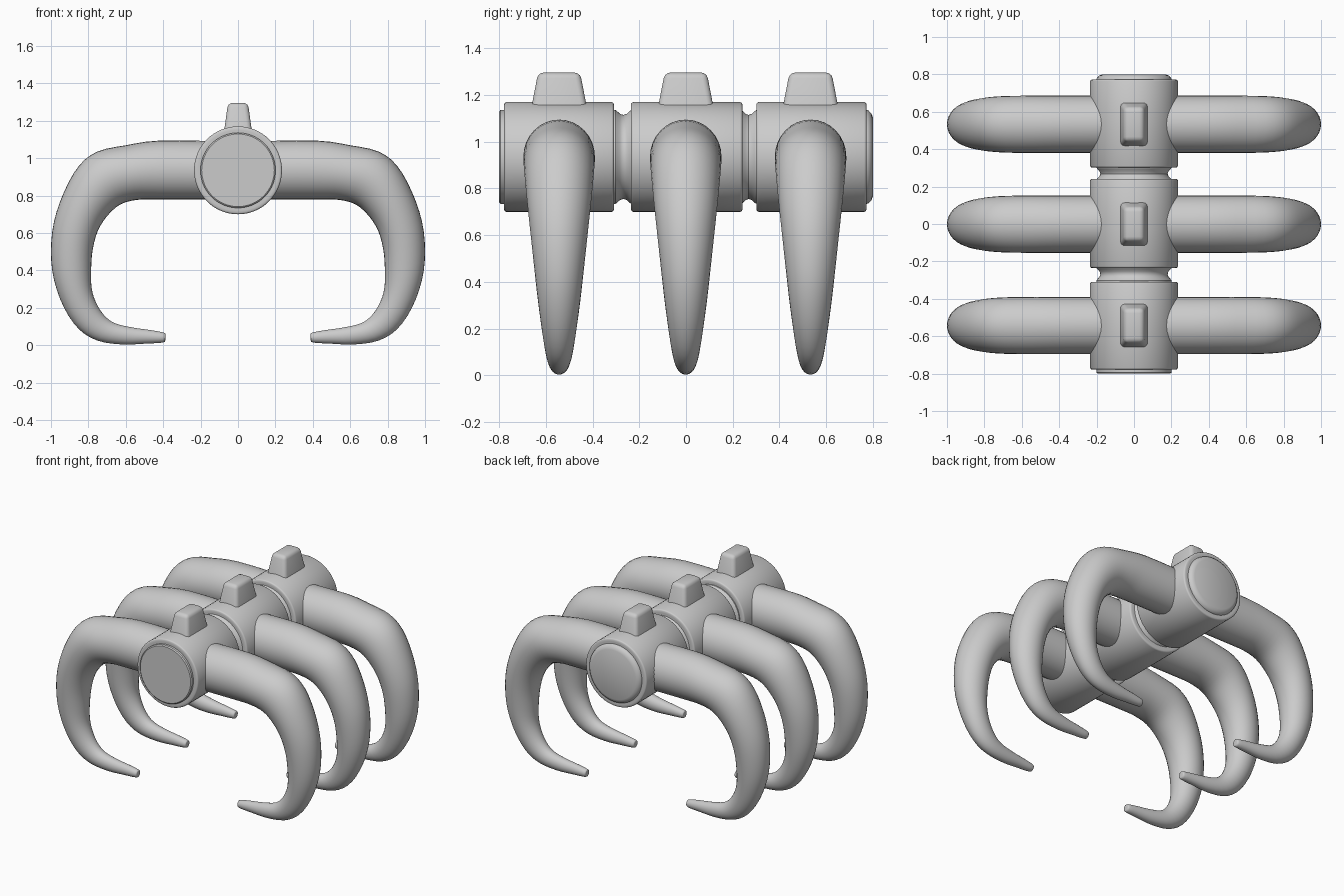
import bpy, bmesh, math
from mathutils import Vector

if "Cube" in bpy.data.objects:
    bpy.data.objects.remove(bpy.data.objects["Cube"])

AXIS_Z = 0.935
CENTRES = (-0.543, -0.001, 0.533)


def finish(bm, name, angle=35):
    bmesh.ops.recalc_face_normals(bm, faces=bm.faces[:])
    mesh = bpy.data.meshes.new(name)
    bm.to_mesh(mesh)
    bm.free()
    obj = bpy.data.objects.new(name, mesh)
    bpy.context.collection.objects.link(obj)
    bpy.ops.object.select_all(action='DESELECT')
    obj.select_set(True)
    bpy.context.view_layer.objects.active = obj
    bpy.ops.object.shade_smooth_by_angle(angle=math.radians(angle))
    return obj


def loft(name, rings, angle=35):
    """Skin a list of closed rings and cap both ends."""
    bm = bmesh.new()
    loops = [[bm.verts.new(p) for p in ring] for ring in rings]
    n = len(loops[0])
    for a, b in zip(loops, loops[1:]):
        for i in range(n):
            j = (i + 1) % n
            bm.faces.new((a[i], a[j], b[j], b[i]))
    bm.faces.new(loops[0])
    bm.faces.new(loops[-1])
    return finish(bm, name, angle)


def lathe(name, profile, n=64):
    """Turn (y, radius) points about the spine axis."""
    turn = [2 * math.pi * i / n for i in range(n)]
    return loft(name, [[(r * math.cos(t), y, AXIS_Z + r * math.sin(t)) for t in turn]
                       for y, r in profile])


def catmull(pts, steps):
    out = []
    for i in range(len(pts) - 1):
        p0, p1, p2, p3 = (pts[max(i - 1, 0)], pts[i], pts[i + 1], pts[min(i + 2, len(pts) - 1)])
        for s in range(steps):
            t = s / steps
            out.append(0.5 * (2 * p1 + (p2 - p0) * t + (2 * p0 - 5 * p1 + 4 * p2 - p3) * t * t
                              + (3 * p1 - p0 - 3 * p2 + p3) * t ** 3))
    return out + [pts[-1]]


# Inner spine with end caps and two concave necks
lathe("spine_core", [
    (-0.80, 0.194), (-0.794, 0.201), (-0.302, 0.201), (-0.295, 0.196), (-0.282, 0.184),
    (-0.268, 0.180), (-0.254, 0.184), (-0.241, 0.196), (-0.235, 0.201),
    (0.235, 0.201), (0.243, 0.196), (0.256, 0.184), (0.268, 0.180), (0.281, 0.184),
    (0.294, 0.196), (0.302, 0.201), (0.772, 0.201), (0.782, 0.198), (0.793, 0.186), (0.80, 0.170)])

# Outer spine segments with softened rims
for i, (y0, y1) in enumerate(((-0.778, -0.309), (-0.235, 0.241), (0.302, 0.772))):
    lathe(f"spine_segment_{i + 1}", [
        (y0, 0.215), (y0, 0.227), (y0 + 0.003, 0.232), (y0 + 0.009, 0.235),
        (y1 - 0.009, 0.235), (y1 - 0.003, 0.232), (y1, 0.227), (y1, 0.215)])

# Claw sections: outer x, z, inner x, z, half width in y
CLAW = (
    (0.10, 1.091, 0.10, 0.779, 0.153), (0.42, 1.094, 0.42, 0.779, 0.153),
    (0.60, 1.069, 0.54, 0.777, 0.153), (0.75, 1.036, 0.63, 0.752, 0.151),
    (0.85, 0.96, 0.70, 0.69, 0.145), (0.93, 0.82, 0.75, 0.61, 0.134),
    (0.984, 0.66, 0.777, 0.51, 0.120), (1.0, 0.50, 0.785, 0.41, 0.106),
    (0.984, 0.35, 0.783, 0.31, 0.092), (0.93, 0.20, 0.762, 0.235, 0.077),
    (0.85, 0.085, 0.72, 0.165, 0.063), (0.75, 0.024, 0.66, 0.118, 0.051),
    (0.62, 0.004, 0.56, 0.094, 0.041), (0.50, 0.008, 0.47, 0.081, 0.033),
    (0.403, 0.014, 0.398, 0.068, 0.026), (0.389, 0.024, 0.388, 0.060, 0.017))


def claw(name, side, yc, n=32):
    rings = []
    for ox, oz, ix, iz, hw in catmull_sections:
        ring = []
        for i in range(n):
            t = 2 * math.pi * i / n
            c = 0.5 + 0.5 * math.cos(t)
            ring.append((side * (ix + (ox - ix) * c), yc + hw * math.sin(t), iz + (oz - iz) * c))
        rings.append(ring)
    loft(name, rings, 50)


catmull_sections = catmull([Vector(s) for s in CLAW], 3)


def fin(name, yc):
    """Tapered block with rounded corners and a softly arched top."""
    bm = bmesh.new()
    bmesh.ops.create_cube(bm, size=2)
    for v in bm.verts:
        top = v.co.z > 0
        v.co = (v.co.x * (0.053 if top else 0.078),
                yc + v.co.y * (0.090 if top else 0.124),
                1.296 if top else 1.12)
    edges = [e for e in bm.edges if max(v.co.z for v in e.verts) > 1.2]
    bmesh.ops.bevel(bm, geom=edges, offset=0.024, segments=3, profile=0.5, affect='EDGES')
    finish(bm, name, 30)


# One pair of claws and one fin on every segment
for i, yc in enumerate(CENTRES):
    claw(f"left_claw_{i + 1}", -1, yc)
    claw(f"right_claw_{i + 1}", 1, yc)
    fin(f"top_fin_{i + 1}", yc)
